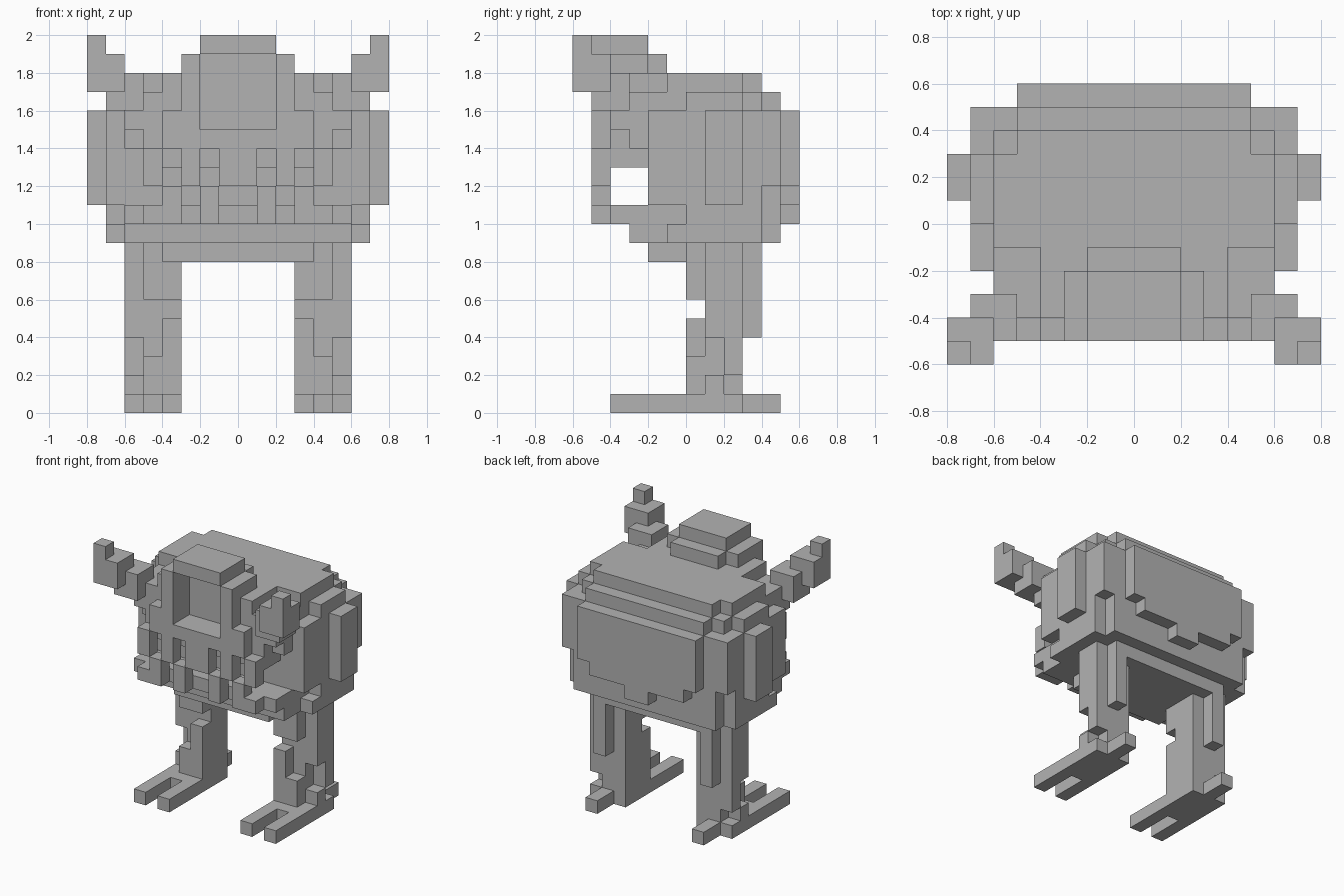
import bpy, bmesh
from mathutils import Vector

if "Cube" in bpy.data.objects:
    bpy.data.objects.remove(bpy.data.objects["Cube"])

UNIT = 0.1
SIDES = [Vector(d) for d in ((1, 0, 0), (-1, 0, 0), (0, 1, 0), (0, -1, 0), (0, 0, 1), (0, 0, -1))]

grey = bpy.data.materials.new("plain grey")
grey.use_nodes = True
grey.diffuse_color = (0.45, 0.45, 0.45, 1)
grey.node_tree.nodes["Principled BSDF"].inputs["Base Color"].default_value = grey.diffuse_color

parts = {}


def cells(x, y, z):
    """Cells of a block, mirrored to both sides of x = 0."""
    half = {(i, j, k) for i in range(*x) for j in range(*y) for k in range(*z)}
    return half | {(-1 - i, j, k) for i, j, k in half}


def part(name, *blocks, cut=()):
    filled = set().union(*(cells(*b) for b in blocks))
    for c in cut:
        filled -= cells(*c)
    parts[name] = filled


# Rounded shell of the body, from wide lower rim to narrow top
part("body_shell",
     ((0, 6), (-1, 4), (17, 18)),
     ((0, 7), (0, 3), (16, 17)),
     ((0, 6), (-2, 4), (16, 17)),
     ((0, 5), (3, 5), (16, 17)),
     ((0, 7), (-2, 5), (12, 16)),
     ((0, 7), (-2, 4), (11, 12)),
     ((0, 7), (0, 4), (10, 11)),
     ((0, 6), (-2, 5), (10, 12)),
     cut=[((5, 6), (3, 4), (17, 18))])
part("belly",
     ((0, 6), (-3, 5), (9, 10)),
     ((6, 7), (-1, 4), (9, 10)),
     ((0, 4), (-2, 4), (8, 9)))
part("side_plates", ((7, 8), (1, 3), (11, 16)))
part("back_plate",
     ((0, 5), (5, 6), (12, 16)),
     ((0, 4), (5, 6), (11, 12)),
     ((0, 1), (5, 6), (10, 11)))

# Head with a deep square recess in the face
part("head",
     ((0, 2), (-5, -2), (19, 20)),
     ((0, 3), (-5, -2), (18, 19)),
     ((0, 2), (-2, -1), (18, 19)),
     ((0, 4), (-4, -1), (13, 18)),
     ((0, 3), (-5, -4), (16, 18)),
     ((0, 4), (-5, -4), (14, 16)),
     cut=[((0, 2), (-5, -3), (15, 19))])
part("cheeks",
     ((4, 6), (-4, -2), (15, 17)),
     ((4, 5), (-4, -2), (13, 15)),
     ((5, 6), (-3, -2), (14, 15)))
part("horns",
     ((5, 7), (-5, -3), (16, 18)),
     ((6, 8), (-6, -4), (17, 19)),
     ((7, 8), (-6, -5), (19, 20)))

# Open mouth with interleaved teeth
part("upper_teeth", *[((x, x + 1), (-5, -4), (12, 14)) for x in (0, 2, 4)])
part("lower_teeth", *[((x, x + 1), (-5, -4), (10, 12)) for x in (1, 3)])
part("lower_jaw",
     ((0, 6), (-4, 0), (10, 11)),
     ((4, 5), (-5, -4), (10, 11)))

# Legs and forked feet
part("thighs",
     ((3, 6), (1, 3), (6, 9)),
     ((3, 5), (0, 1), (6, 9)),
     ((4, 5), (3, 4), (4, 9)))
part("shins",
     ((3, 6), (1, 3), (4, 6)),
     ((3, 5), (1, 3), (1, 4)),
     ((5, 6), (2, 3), (2, 4)),
     ((3, 4), (0, 1), (3, 5)),
     ((3, 5), (0, 1), (1, 3)))
part("feet",
     ((3, 6), (-1, 3), (0, 1)),
     ((3, 4), (-4, -1), (0, 1)),
     ((5, 6), (-4, -1), (0, 1)),
     ((4, 5), (3, 5), (0, 1)),
     ((5, 6), (1, 2), (1, 2)))

everything = set().union(*parts.values())


def build(name, filled):
    """Skin the exposed sides of the cells and merge flat areas."""
    bm = bmesh.new()
    for cell in sorted(filled):
        centre = Vector(cell) + Vector((0.5, 0.5, 0.5))
        for n in SIDES:
            if tuple(int(v) for v in Vector(cell) + n) in everything:
                continue
            u = Vector((n.y, n.z, n.x))
            v = n.cross(u)
            corners = [centre + (n + a * u + b * v) / 2
                       for a, b in ((1, 1), (-1, 1), (-1, -1), (1, -1))]
            bm.faces.new([bm.verts.new(c * UNIT) for c in corners])
    bmesh.ops.remove_doubles(bm, verts=bm.verts, dist=UNIT / 100)
    bmesh.ops.dissolve_limit(bm, angle_limit=0.02, verts=bm.verts, edges=bm.edges)
    mesh = bpy.data.meshes.new(name)
    bm.to_mesh(mesh)
    bm.free()
    mesh.materials.append(grey)
    bpy.context.collection.objects.link(bpy.data.objects.new(name, mesh))


for part_name, filled_cells in parts.items():
    build(part_name, filled_cells)
